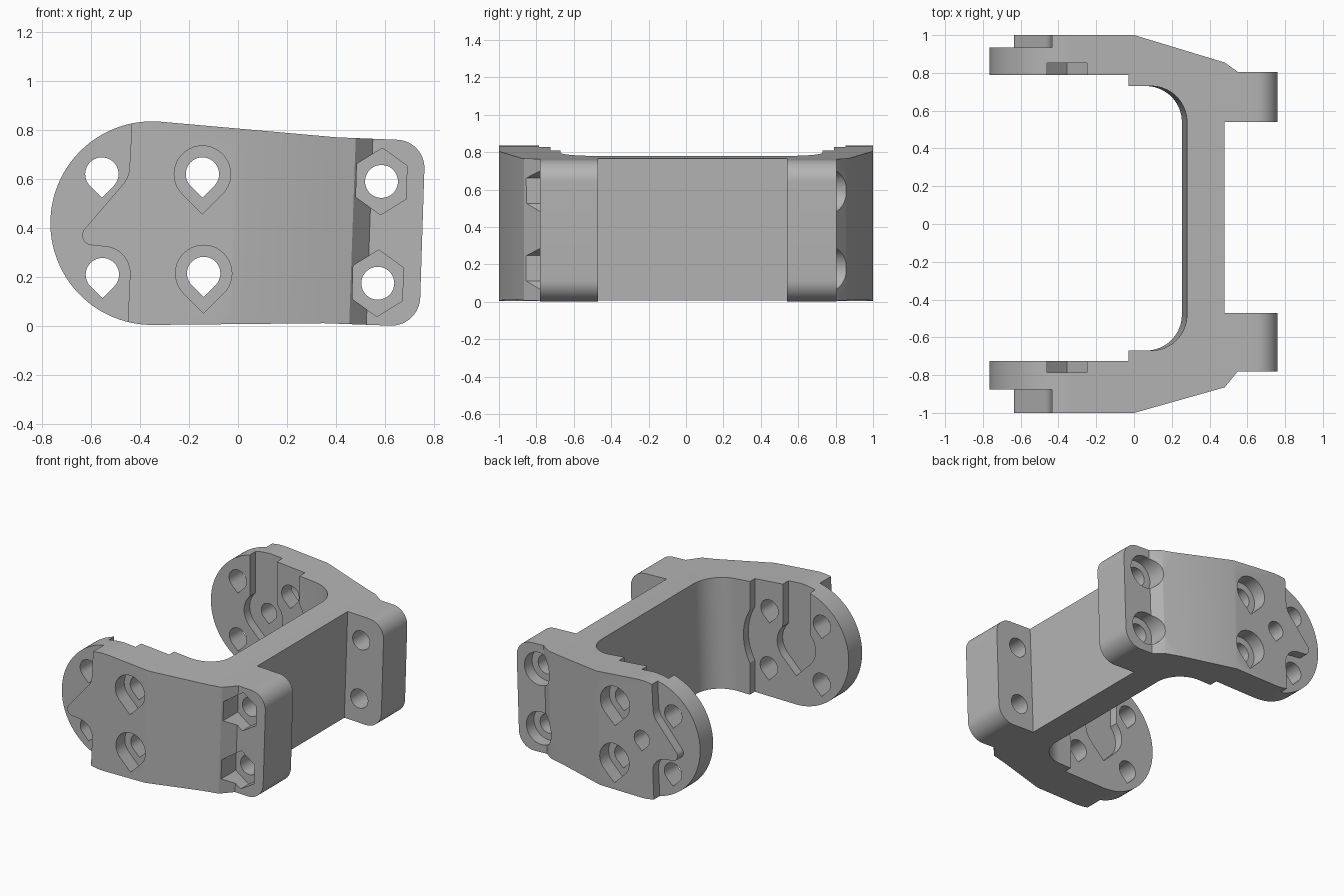
import bpy, bmesh, math

old = bpy.data.objects.get("Cube")
if old:
    bpy.data.objects.remove(old, do_unlink=True)

grey = bpy.data.materials.new("matte_grey")
grey.use_nodes = True
COLOUR = (0.46, 0.46, 0.46, 1)
grey.diffuse_color = COLOUR
grey.node_tree.nodes["Principled BSDF"].inputs["Base Color"].default_value = COLOUR


def arc(cx, cy, r, a0, a1, n=16):
    angles = [math.radians(a0 + (a1 - a0) * i / n) for i in range(n + 1)]
    return [(cx + r * math.cos(a), cy + r * math.sin(a)) for a in angles]


def teardrop(cx, cz, r):
    return arc(cx, cz, r, -45, 225, 30) + [(cx, cz - r * math.sqrt(2))]


def circle(cx, cz, r, n=48):
    return arc(cx, cz, r, 0, 360, n)[:-1]


def prism(name, pts, lo, hi, upright=False):
    """Extrude an outline along y, or along z when upright."""
    bm = bmesh.new()
    place = (lambda p, h: (p[0], p[1], h)) if upright else (lambda p, h: (p[0], h, p[1]))
    ends = [[bm.verts.new(place(p, h)) for p in pts] for h in (lo, hi)]
    for ring in ends:
        bm.faces.new(ring)
    for i in range(len(pts)):
        j = (i + 1) % len(pts)
        bm.faces.new((ends[0][i], ends[0][j], ends[1][j], ends[1][i]))
    bmesh.ops.recalc_face_normals(bm, faces=bm.faces)
    mesh = bpy.data.meshes.new(name)
    bm.to_mesh(mesh)
    bm.free()
    ob = bpy.data.objects.new(name, mesh)
    bpy.context.collection.objects.link(ob)
    mesh.materials.append(grey)
    return ob


def combine(target, tool, operation="DIFFERENCE"):
    mod = target.modifiers.new("cut", "BOOLEAN")
    mod.operation, mod.object, mod.solver = operation, tool, "EXACT"
    bpy.context.view_layer.objects.active = target
    bpy.ops.object.modifier_apply(modifier=mod.name)
    bpy.data.objects.remove(tool, do_unlink=True)


# Plan outline: two arms, cross beam and two lugs, leaning slightly with height
plan = [(-0.8, -1), (0, -1), (0.48, -0.865), (0.55, -0.78), (0.9, -0.78), (0.9, -0.47),
        (0.48, -0.47), (0.48, 0.54), (0.9, 0.54), (0.9, 0.805), (0.55, 0.805),
        (0.48, 0.855), (0, 1), (-0.8, 1), (-0.8, 0.73)]
plan += arc(0.09, 0.54, 0.19, 90, 0) + arc(0.09, -0.48, 0.19, 0, -90) + [(-0.8, -0.67)]
bracket = prism("yoke_bracket", plan, -0.1, 1, upright=True)
for v in bracket.data.vertices:
    v.co.x += 0.035 * (v.co.z - 0.77)

# Side outline: round disc end, falling top edge, rounded lug corners
side = arc(-0.35, 0.42, 0.415, 270, 85, 48)
side += [(0.4, 0.77)] + arc(0.645, 0.645, 0.115, 88, -2) + arc(0.625, 0.12, 0.118, -2, -90)
side += [(0.35, 0.012)]
combine(bracket, prism("side_outline", side, -2, 2), "INTERSECT")

# Outer pad edge with its tongue; everything left of it is cut down to the disc
pad_edge = [(-0.43, 0.9), (-0.44, 0.68)] + arc(-0.555, 0.65, 0.112, 0, -45, 8)
pad_edge += arc(-0.595, 0.37, 0.04, 135, 270, 10)
pad_edge += arc(-0.55, 0.215, 0.11, 90, 0, 12) + [(-0.455, -0.1)]
outer_recess = [(-0.9, 0.9)] + pad_edge + [(-0.9, -0.1)]

# Inner clearance: straight shoulder with a round bulge at the disc axis
inner_recess = [(-0.9, -0.1), (-0.03, -0.1)] + arc(-0.355, 0.42, 0.375, -30, 30)
inner_recess += [(-0.03, 0.9), (-0.9, 0.9)]

# Keyhole groove open at the top
AXIS_X, AXIS_Z = -0.355, 0.42
keyhole = [(AXIS_X + 0.105, 0.9)] + [(AXIS_X - 0.105, 0.9)]
keyhole += arc(AXIS_X, AXIS_Z, 0.15, 135, 225) + [(AXIS_X, AXIS_Z - 0.212)]
keyhole += arc(AXIS_X, AXIS_Z, 0.15, -45, 45)

bores = [(-0.145, 0.62), (-0.14, 0.215)]
disc_holes = [(-0.555, 0.62), (-0.553, 0.21)]
lug_holes = [(0.585, 0.59), (0.57, 0.175)]

# side sign, disc outer face, disc inner face, lug recess floor
for s, disc_out, disc_in, lug_floor in ((-1, 0.875, 0.725, 0.69), (1, 0.935, 0.79, 0.72)):
    def cut(name, pts, a, b):
        combine(bracket, prism(name, pts, s * a, s * b))

    cut("outer_recess", outer_recess, disc_out, 1.2)
    cut("inner_recess", inner_recess, 0.3, disc_in)
    cut("keyhole_groove", keyhole, 0.3, disc_in + 0.062)
    for x, z in bores:
        cut("counterbore", teardrop(x, z, 0.115), 0.9, 1.2)
    for x, z in bores + disc_holes:
        cut("bolt_hole", teardrop(x, z, 0.068), 0.4, 1.2)
    if s > 0:
        cut("axis_hole", teardrop(AXIS_X, AXIS_Z, 0.06), 0.4, 1.2)
    for x, z in lug_holes:
        # Hexagonal nut pockets in front, round screw pockets behind
        if s < 0:
            pocket = [(x + u * 0.867, z + v) for u, v in arc(0, 0, 0.136, 28, 328, 5)]
        else:
            pocket = circle(x, z, 0.115)
        cut("lug_pocket", pocket, lug_floor, 1.2)
        cut("lug_hole", circle(x, z, 0.067), 0.3, 1.2)

bpy.ops.object.select_all(action="DESELECT")
bracket.select_set(True)
bpy.context.view_layer.objects.active = bracket
bpy.ops.object.shade_smooth_by_angle(angle=math.radians(25))
